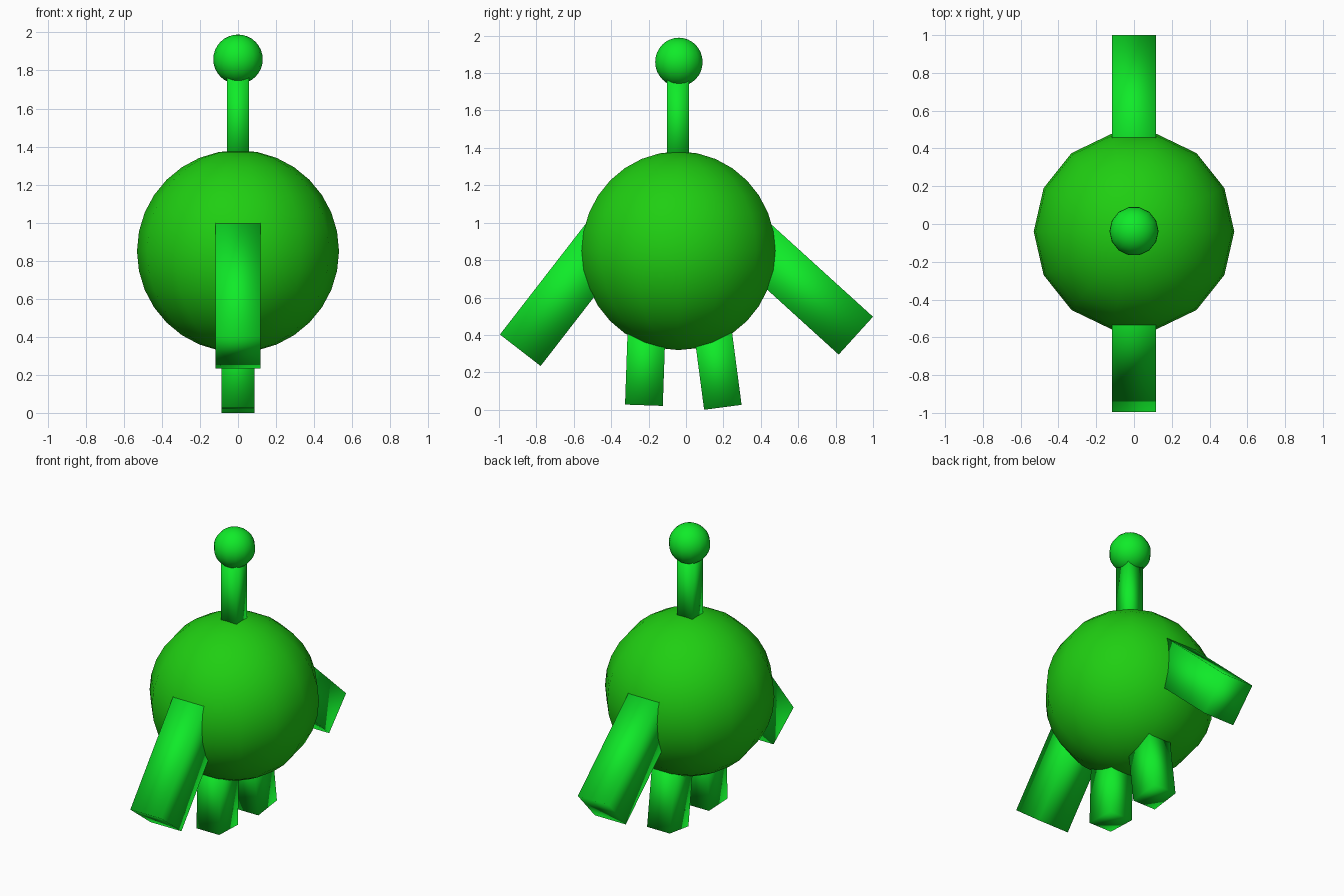
import bpy, bmesh, math
from mathutils import Matrix, Vector

if "Cube" in bpy.data.objects:
    bpy.data.objects.remove(bpy.data.objects["Cube"])


def material(name, color):
    m = bpy.data.materials.new(name)
    m.diffuse_color = color
    m.use_nodes = True
    m.node_tree.nodes["Principled BSDF"].inputs["Base Color"].default_value = m.diffuse_color
    return m


body_green = material("body_green", (0.014, 0.62, 0.006, 1))
limb_green = material("limb_green", (0.005, 0.83, 0.022, 1))


def finish(name, bm, mat):
    for f in bm.faces:
        f.smooth = True
    mesh = bpy.data.meshes.new(name)
    bm.to_mesh(mesh)
    bm.free()
    mesh.materials.append(mat)
    ob = bpy.data.objects.new(name, mesh)
    bpy.context.collection.objects.link(ob)
    return ob


def ball(name, y, z, r, mat):
    # 14 segments, turned so a ridge faces front and back
    bm = bmesh.new()
    bmesh.ops.create_uvsphere(bm, u_segments=14, v_segments=16, radius=r)
    bmesh.ops.transform(bm, verts=bm.verts, matrix=Matrix.Translation((0, y, z))
                        @ Matrix.Rotation(math.pi / 2, 4, 'Z'))
    return finish(name, bm, mat)


def limb(name, end, direction, width, depth, length, mat):
    # Square bar running from its end centre (y, z) along a (y, z) direction
    d = Vector((0, *direction)).normalized()
    side = Vector((1, 0, 0))
    across = d.cross(side)
    mid = Vector((0, *end)) + d * length / 2
    rot = Matrix((side, across, d)).transposed().to_4x4()
    bm = bmesh.new()
    bmesh.ops.create_cube(bm, size=1)
    bmesh.ops.transform(bm, verts=bm.verts, matrix=Matrix.Translation(mid) @ rot
                        @ Matrix.Diagonal((width, depth, length, 1)))
    return finish(name, bm, mat)


# Round body, and antenna with ball tip
ball("body", -0.04, 0.85, 0.531, body_green)
ball("antenna_tip", -0.038, 1.859, 0.13, limb_green)
limb("antenna_stalk", (-0.043, 1.3), (0, 1), 0.117, 0.117, 0.48, limb_green)

# Arms, running from hand end into the body
limb("front_arm", (-0.886, 0.318), (0.612, 0.79), 0.234, 0.275, 0.78, limb_green)
limb("back_arm", (0.908, 0.396), (-0.74, 0.672), 0.234, 0.273, 0.75, limb_green)

# Legs, running from foot end into the body
limb("front_leg", (-0.225, 0.024), (0.035, 1), 0.172, 0.202, 0.45, limb_green)
limb("back_leg", (0.197, 0.013), (-0.13, 0.99), 0.172, 0.202, 0.45, limb_green)
